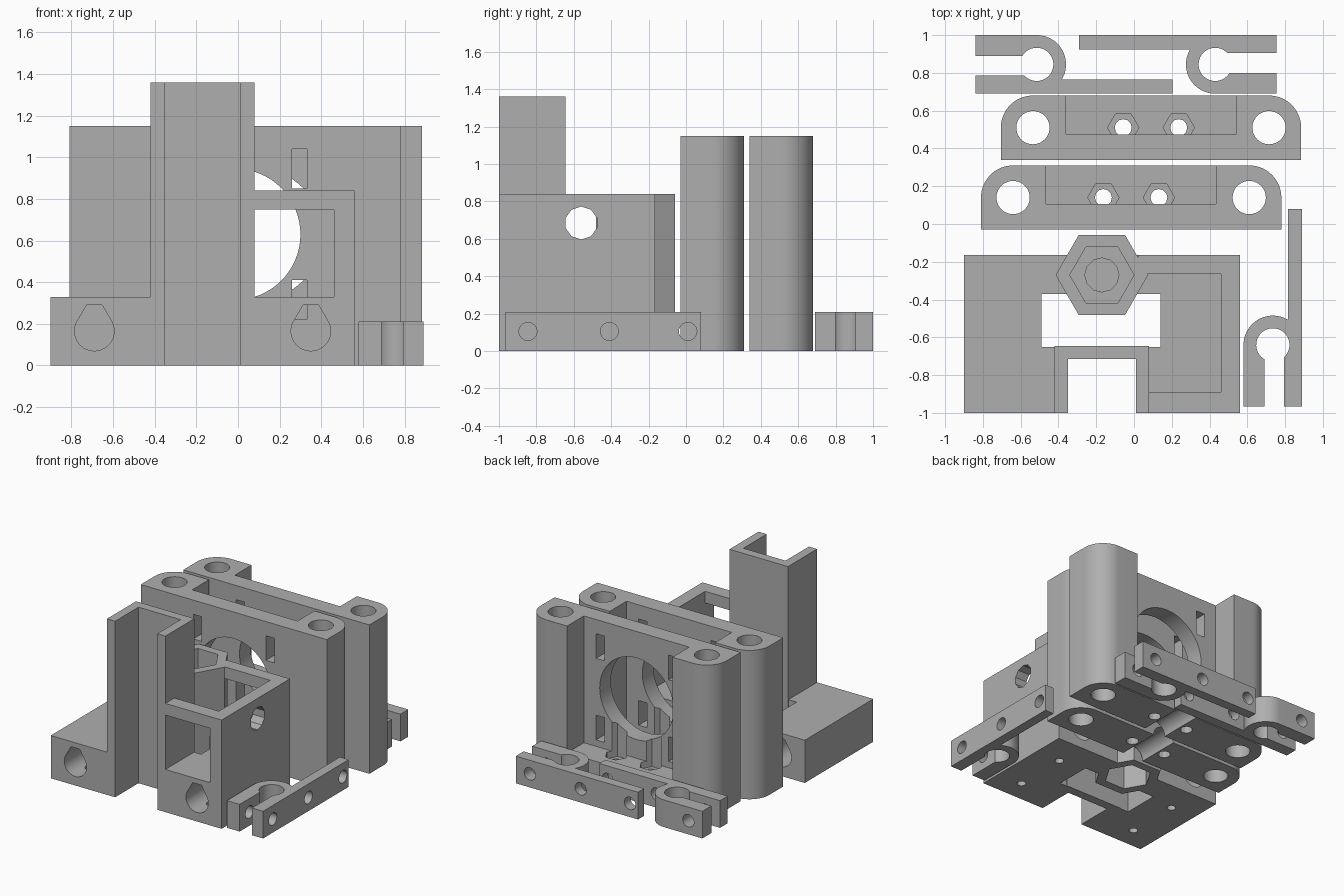
import bpy, bmesh
from math import sin, cos, pi, radians
from mathutils import Matrix, Vector

if "Cube" in bpy.data.objects:
    bpy.data.objects.remove(bpy.data.objects["Cube"], do_unlink=True)

GREY = bpy.data.materials.new("plain_grey")
GREY.use_nodes = True
colour = (0.43, 0.43, 0.43, 1)
GREY.diffuse_color = colour
GREY.node_tree.nodes["Principled BSDF"].inputs["Base Color"].default_value = colour


def arc(cx, cy, r, a0, a1, n=20):
    return [(cx + r * cos(radians(a0 + (a1 - a0) * i / n)),
             cy + r * sin(radians(a0 + (a1 - a0) * i / n))) for i in range(n + 1)]


def ring(cx, cy, r, n=40, turn=0):
    return arc(cx, cy, r, turn, turn + 360, n)[:-1]


def rect(x0, x1, y0, y1):
    return [(x0, y0), (x1, y0), (x1, y1), (x0, y1)]


def prism(name, outline, z0, z1, axis="z"):
    """Extrude an outline along z, or along x (outline in y,z) or y (outline in x,z)."""
    place = {"z": lambda a, b, c: (a, b, c), "x": lambda a, b, c: (c, a, b),
             "y": lambda a, b, c: (a, c, b)}[axis]
    bm = bmesh.new()
    low = [bm.verts.new(place(a, b, z0)) for a, b in outline]
    top = [bm.verts.new(place(a, b, z1)) for a, b in outline]
    bm.faces.new(low)
    bm.faces.new(top)
    for i in range(len(low)):
        j = (i + 1) % len(low)
        bm.faces.new((low[i], low[j], top[j], top[i]))
    bmesh.ops.recalc_face_normals(bm, faces=bm.faces)
    mesh = bpy.data.meshes.new(name)
    bm.to_mesh(mesh)
    bm.free()
    mesh.materials.append(GREY)
    obj = bpy.data.objects.new(name, mesh)
    bpy.context.collection.objects.link(obj)
    return obj


def activate(obj):
    bpy.ops.object.select_all(action="DESELECT")
    obj.select_set(True)
    bpy.context.view_layer.objects.active = obj


def cut(obj, *shapes):
    """Subtract prisms, given as (outline, start, end, axis)."""
    for shape in shapes:
        tool = prism("cutter", *shape)
        tool.hide_render = True
        mod = obj.modifiers.new("cut", "BOOLEAN")
        mod.operation = "DIFFERENCE"
        mod.solver = "EXACT"
        mod.object = tool
        activate(obj)
        bpy.ops.object.modifier_apply(modifier=mod.name)
        bpy.data.objects.remove(tool, do_unlink=True)


def finish(obj):
    activate(obj)
    bpy.ops.object.shade_smooth_by_angle(angle=radians(28))


# Motor-side base with rod sockets, screw holes, belt opening and tower slot
NUT = (-0.17, -0.27)
SLOT = rect(-0.35, 0.01, -1.1, -0.715)
base = prism("base_block", rect(-0.9, 0.56, -1, -0.165), 0, 0.33)
cut(base,
    (rect(-0.42, 0.08, -1.1, -0.645), -0.1, 0.5),
    (rect(-0.49, 0.14, -0.65, -0.37), -0.1, 0.5),
    (ring(*NUT, 0.21, 6), -0.1, 0.5))
for x in (-0.69, 0.35):
    teardrop = arc(x, 0.165, 0.095, 150, 390, 30) + [(x + 0.037, 0.29), (x - 0.037, 0.29)]
    cut(base, (teardrop, -1.1, 0, "y"))
    for y in (-0.83, -0.41):
        cut(base, (ring(x, y, 0.032, 16), -0.1, 0.12))
finish(base)

# Tall channel, open to the front
tower = prism("channel_tower", rect(-0.42, 0.08, -1, -0.645), 0, 1.36)
cut(tower, (SLOT, -0.1, 1.5))

# Hexagonal nut column with a pocket at each end
column = prism("nut_column", ring(*NUT, 0.245, 6), 0, 0.84)
cut(column,
    (ring(*NUT, 0.17, 6), 0.42, 1),
    (ring(*NUT, 0.17, 6), -0.1, 0.3),
    (ring(*NUT, 0.09, 12), 0.36, 0.5))

# Open frame beside the tower
side = prism("frame_side", rect(0.46, 0.56, -1, -0.165), 0.33, 0.84)
cut(side, (ring(-0.56, 0.685, 0.088, 10, 18), 0.3, 0.7, "x"))
prism("frame_front_beam", rect(0.08, 0.46, -1, -0.89), 0.75, 0.84)
prism("frame_back_beam", rect(0.02, 0.46, -0.265, -0.165), 0.75, 0.84)


# Carriage plates
def carriage(name, cx, cy):
    outline = ([(-0.795, -0.17), (0.795, -0.17)] + arc(0.625, 0, 0.17, 0, 90)
               + arc(-0.625, 0, 0.17, 90, 180))
    plate = prism(name, outline, 0, 1.15)
    cut(plate,
        (rect(-0.45, 0.45, -0.035, 0.3), 0.17, 1.3),
        (ring(0, 0.63, 0.315, 64), -0.3, 0.1, "y"),
        (ring(0, 0, 0.09, 32), -0.3, 0.3, "y"))
    for s in (-1, 1):
        cut(plate,
            (ring(s * 0.625, 0, 0.088), -0.1, 1.3),
            (ring(s * 0.147, 0, 0.083, 6), 0.12, 0.4),
            (ring(s * 0.147, 0, 0.045, 12), -0.1, 0.2))
        for z in (0.22, 0.85):
            x = s * 0.31
            cut(plate, (rect(x - 0.036, x + 0.036, z, z + 0.19), -0.3, 0.1, "y"))
    plate.location = (cx, cy, 0)
    finish(plate)


carriage("carriage_plate_front", -0.015, 0.14)
carriage("carriage_plate_back", 0.09, 0.51)


# Rod clamps with a long flat arm
def clamp(name, cx, cy, turn):
    outline = ([(-0.155, -0.325), (-0.045, -0.325)]
               + arc(0, 0, 0.088, 239.2, -47, 36)
               + [(0.06, -0.325), (0.155, -0.325), (0.155, 0.72), (0.08, 0.72)]
               + arc(0, 0, 0.155, 59, 180, 24))
    body = prism(name, outline, 0, 0.21)
    for y in (-0.205, 0.23, 0.65):
        cut(body, (ring(y, 0.105, 0.048, 24), -0.3, 0.3, "x"))
    body.data.transform(Matrix.Translation(Vector((cx, cy, 0))) @ Matrix.Rotation(turn, 4, "Z"))
    finish(body)


clamp("clamp_side", 0.735, -0.64, 0)
clamp("clamp_back_right", -0.515, 0.845, -pi / 2)
clamp("clamp_back_left", 0.43, 0.845, pi / 2)
